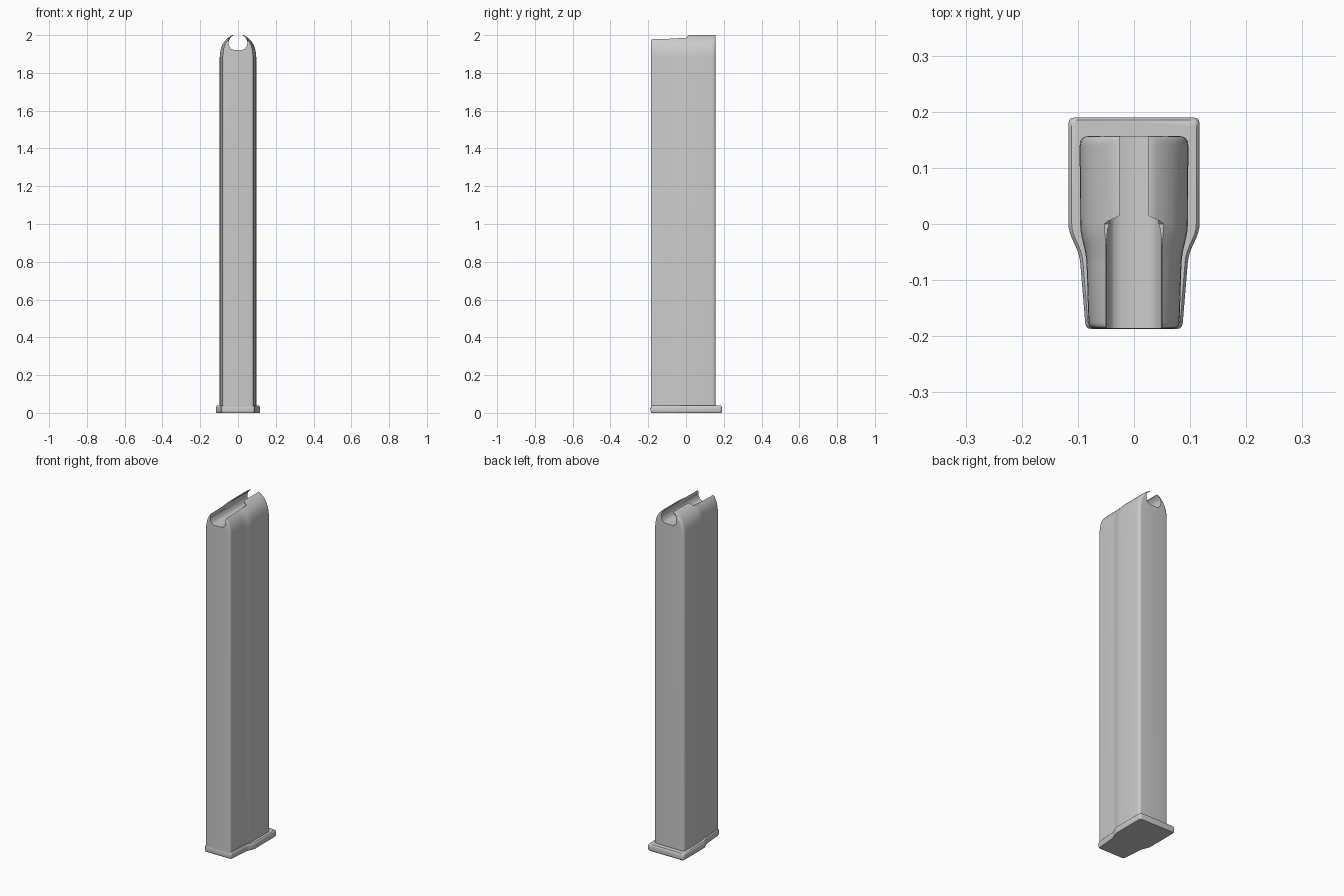
import bpy, bmesh, math
from mathutils import Vector

if "Cube" in bpy.data.objects:
    bpy.data.objects.remove(bpy.data.objects["Cube"])


def mesh_object(name, bm):
    bmesh.ops.recalc_face_normals(bm, faces=bm.faces[:])
    me = bpy.data.meshes.new(name)
    bm.to_mesh(me)
    bm.free()
    ob = bpy.data.objects.new(name, me)
    bpy.context.collection.objects.link(ob)
    return ob


def loft(name, rings):
    bm = bmesh.new()
    loops = [[bm.verts.new(p) for p in ring] for ring in rings]
    for a, b in zip(loops, loops[1:]):
        for i in range(len(a)):
            j = (i + 1) % len(a)
            bm.faces.new((a[i], a[j], b[j], b[i]))
    bm.faces.new(loops[0])
    bm.faces.new(loops[-1])
    return mesh_object(name, bm)


def mirrored(half):
    return half + [(-x, y) for x, y in reversed(half)]


def rounded(points, radii, seg=4):
    # replace each corner by a quadratic arc
    out = []
    n = len(points)
    for i, r in enumerate(radii):
        p, a, b = (Vector(points[k]) for k in (i, i - 1, (i + 1) % n))
        s = p + (a - p).normalized() * r
        e = p + (b - p).normalized() * r
        for k in range(seg + 1):
            t = k / seg
            out.append(tuple(s * (1 - t) ** 2 + p * 2 * t * (1 - t) + e * t * t))
    return out


def select_only(ob):
    bpy.ops.object.select_all(action='DESELECT')
    ob.select_set(True)
    bpy.context.view_layer.objects.active = ob


def cut(ob, cutter):
    select_only(ob)
    mod = ob.modifiers.new("cut", 'BOOLEAN')
    mod.operation = 'DIFFERENCE'
    mod.solver = 'EXACT'
    mod.object = cutter
    bpy.ops.object.modifier_apply(modifier=mod.name)
    bpy.data.objects.remove(cutter)


def smooth(ob, angle):
    select_only(ob)
    bpy.ops.object.shade_smooth_by_angle(angle=math.radians(angle))


# Long tube: stepped cross-section, arched inward at the top
half = [(0.081, -0.186), (0.085, -0.055), (0.096, -0.015), (0.097, 0.157)]
radii = [0.012, 0.02, 0.02, 0.018]
outline = rounded(mirrored(half), radii + radii[::-1])
arch = [(0.02, 1), (1.88, 1), (1.905, 0.985), (1.93, 0.93), (1.95, 0.85),
        (1.97, 0.71), (1.985, 0.55), (1.995, 0.41), (2.0, 0.31)]
body = loft("magazine_tube", [[(x * s, y, z) for x, y in outline] for z, s in arch])

# Lower front rim with eased leading corner
step = [(-0.25, 1.95), (-0.187, 1.965), (-0.183, 1.977), (-0.175, 1.985),
        (0.0, 1.985), (0.006, 1.99), (0.006, 2.05), (-0.25, 2.05)]
cut(body, loft("step_cutter", [[(x, y, z) for y, z in step] for x in (-0.2, 0.2)]))

# Rounded trough running front to back, pinched by the rear lips
trough = [(0.022, 1.922), (0.036, 1.927), (0.045, 1.938), (0.049, 1.952),
          (0.049, 1.965), (0.044, 1.98), (0.034, 1.992), (0.025, 1.998), (0.025, 2.05)]
cut(body, loft("trough_cutter", [[(x, y, z) for x, z in mirrored(trough)]
                                 for y in (-0.25, 0.25)]))

# Wider opening over the front half
opening = [(0.05, -0.25), (0.05, -0.04), (0.047, -0.01), (0.042, 0.007), (0.025, 0.015)]
cut(body, loft("opening_cutter", [[(x, y, z) for x, y in mirrored(opening)]
                                  for z in (1.96, 2.05)]))
smooth(body, 35)

# Base plate with a flange around the back and sides
half = [(0.086, -0.187), (0.097, -0.055), (0.117, -0.012), (0.117, 0.19)]
radii = [0.01, 0.015, 0.015, 0.012]
plate = rounded(mirrored(half), radii + radii[::-1], 3)
levels = [(0.0, 0.965), (0.004, 0.99), (0.009, 1), (0.028, 1), (0.034, 0.985), (0.038, 0.95)]
base = loft("base_plate", [[(x * s, y * (1 + s) / 2, z) for x, y in plate]
                           for z, s in levels])
smooth(base, 40)
